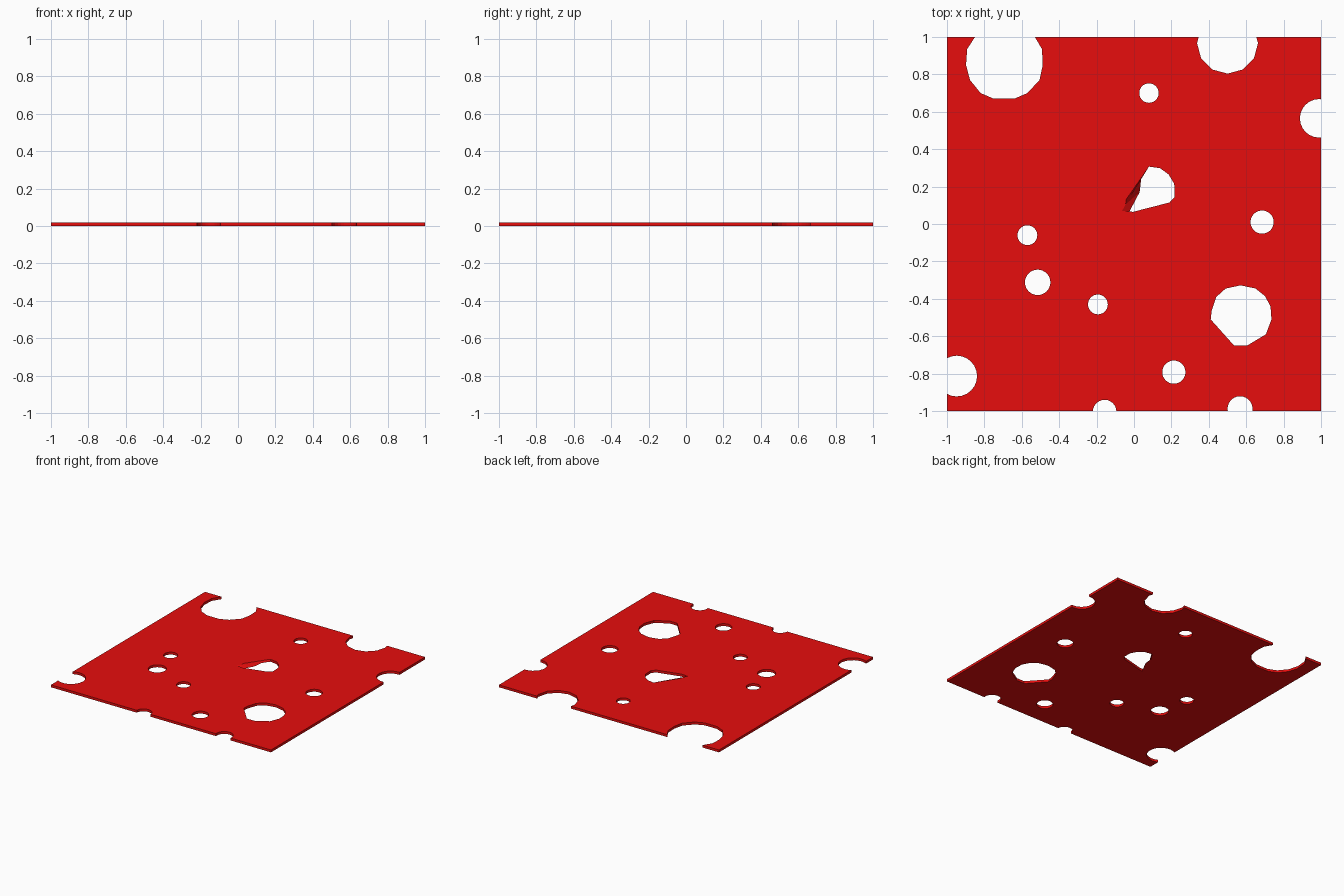
import bpy, bmesh
from math import cos, sin, pi

if "Cube" in bpy.data.objects:
    bpy.data.objects.remove(bpy.data.objects["Cube"])

T = 0.02  # plate thickness


def circle(x, y, r, n):
    # first vertex points straight down
    return [(x + r * sin(2 * pi * i / n), y - r * cos(2 * pi * i / n)) for i in range(n)]


def add_prism(bm, top, bottom=None):
    # cutter body running past both plate faces, optionally tapered
    bottom = bottom or top
    ext = 0.5  # overshoot as a share of the thickness
    lo, hi = [], []
    for (tx, ty), (bx, by) in zip(top, bottom):
        dx, dy = (tx - bx) * ext, (ty - by) * ext
        lo.append(bm.verts.new((bx - dx, by - dy, -T * ext)))
        hi.append(bm.verts.new((tx + dx, ty + dy, T * (1 + ext))))
    n = len(lo)
    bm.faces.new(hi)
    bm.faces.new(lo[::-1])
    for i in range(n):
        j = (i + 1) % n
        bm.faces.new((lo[i], lo[j], hi[j], hi[i]))


def make_object(name, bm):
    bmesh.ops.recalc_face_normals(bm, faces=bm.faces)
    me = bpy.data.meshes.new(name)
    bm.to_mesh(me)
    bm.free()
    ob = bpy.data.objects.new(name, me)
    bpy.context.collection.objects.link(ob)
    return ob


# flat square plate
bm = bmesh.new()
bmesh.ops.create_cube(bm, size=1)
for v in bm.verts:
    v.co = (v.co.x * 2, v.co.y * 2, (v.co.z + 0.5) * T)
plate = make_object("perforated_plate", bm)

# round holes and edge bites: x, y, radius, sides
bm = bmesh.new()
for x, y, r, n in [
    (0.08, 0.70, 0.052, 32), (0.685, 0.01, 0.062, 32), (-0.57, -0.06, 0.053, 32),
    (-0.515, -0.312, 0.068, 32), (-0.193, -0.43, 0.053, 32), (0.213, -0.792, 0.062, 32),
    (0.99, 0.565, 0.103, 24), (-0.948, -0.813, 0.109, 24), (-0.157, -1.003, 0.063, 24),
    (0.567, -0.988, 0.067, 24), (0.50, 0.967, 0.163, 12),
]:
    add_prism(bm, circle(x, y, r, n))

# large irregular bite on the back edge
add_prism(bm, [(-0.75, 0.67), (-0.64, 0.67), (-0.57, 0.70), (-0.505, 0.77), (-0.488, 0.85),
               (-0.492, 0.935), (-0.53, 1.0), (-0.59, 1.07), (-0.79, 1.07), (-0.85, 1.0),
               (-0.892, 0.935), (-0.898, 0.85), (-0.877, 0.77), (-0.82, 0.70)])

# large hole with one cut-off side
add_prism(bm, [(0.57, -0.328), (0.49, -0.345), (0.44, -0.39), (0.415, -0.465), (0.41, -0.51),
               (0.535, -0.65), (0.605, -0.65), (0.705, -0.59), (0.735, -0.51), (0.73, -0.44),
               (0.70, -0.385), (0.65, -0.345)])

# half-moon hole with one sloping wall
top = [(0.08, 0.307), (-0.045, 0.105), (-0.005, 0.065), (0.19, 0.115), (0.217, 0.145),
       (0.215, 0.215), (0.185, 0.265), (0.14, 0.298)]
bottom = list(top)
bottom[1] = (0.03, 0.17)
add_prism(bm, top, bottom)
cutter = make_object("hole_cutter", bm)
cutter.hide_render = True

# cut the holes
mod = plate.modifiers.new("holes", 'BOOLEAN')
mod.operation = 'DIFFERENCE'
mod.solver = 'EXACT'
mod.object = cutter
bpy.context.view_layer.objects.active = plate
plate.select_set(True)
bpy.ops.object.modifier_apply(modifier=mod.name)
bpy.data.objects.remove(cutter)

# red finish
mat = bpy.data.materials.new("red")
mat.diffuse_color = (0.8, 0.004, 0.004, 1)
mat.use_nodes = True
mat.node_tree.nodes["Principled BSDF"].inputs["Base Color"].default_value = mat.diffuse_color
plate.data.materials.clear()
plate.data.materials.append(mat)
